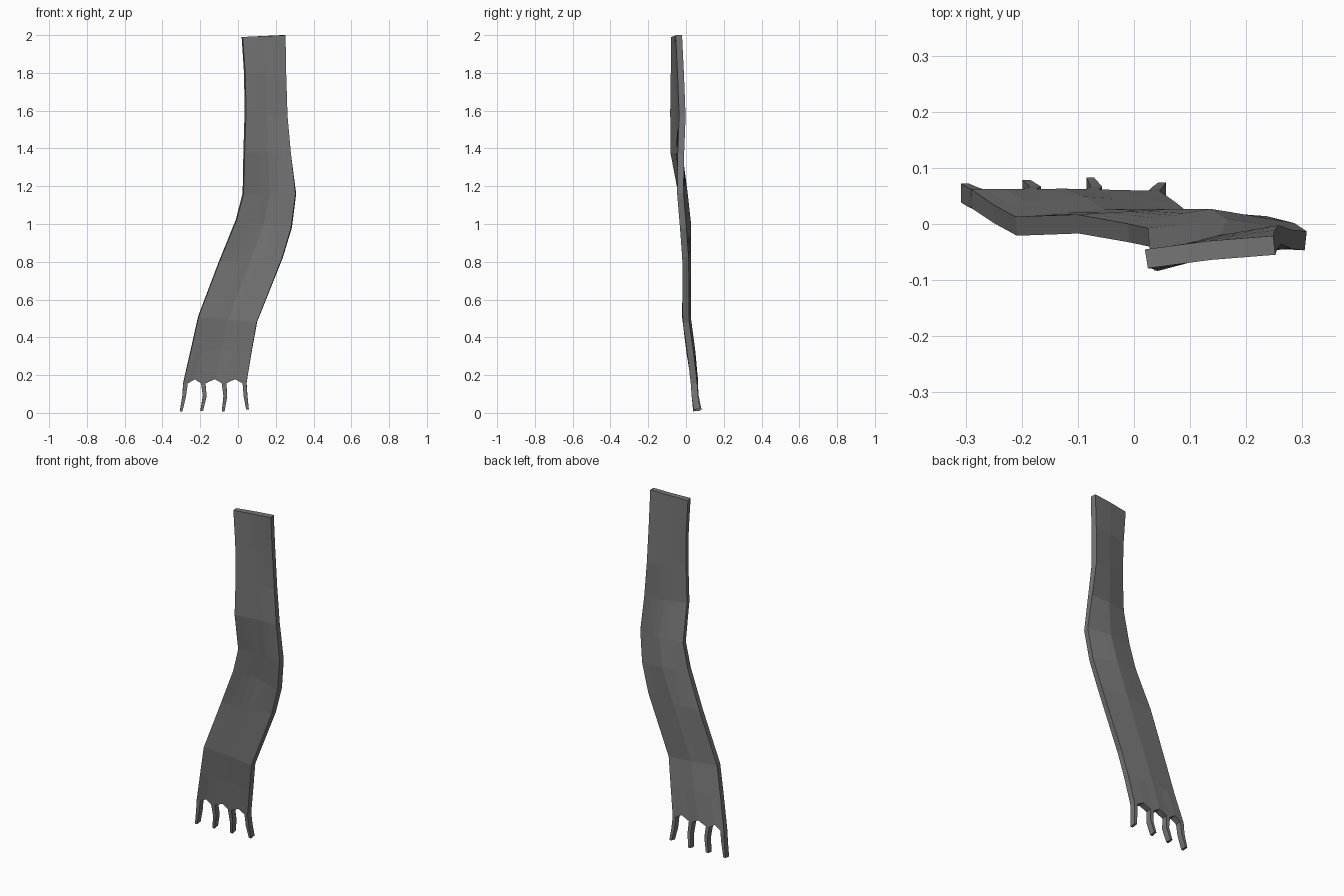
import bpy, bmesh
from mathutils import Vector

# Rows from top to bottom: left edge, depth of the middle fold, right edge
ROWS = [
    ((0.022, -0.062, 1.99), -0.047, (0.25, -0.038, 2.0)),
    ((0.035, -0.064, 1.80), -0.042, (0.253, -0.028, 1.80)),
    ((0.039, -0.067, 1.60), -0.038, (0.26, -0.019, 1.57)),
    ((0.032, -0.066, 1.38), -0.036, (0.28, -0.027, 1.37)),
    ((0.027, -0.024, 1.16), -0.008, (0.306, -0.030, 1.16)),
    ((-0.01, -0.016, 1.02), 0.010, (0.283, -0.015, 0.98)),
    ((-0.10, 0.000, 0.80), 0.010, (0.235, -0.003, 0.82)),
    ((-0.21, -0.004, 0.51), 0.010, (0.10, 0.000, 0.48)),
    ((-0.25, 0.018, 0.33), 0.032, (0.073, 0.022, 0.33)),
    ((-0.29, 0.045, 0.165), 0.046, (0.045, 0.042, 0.165)),
]
# Columns: a pair at each tassel, one peak between neighbouring tassels
COLS = [0, .07, .18, .28, .35, .5, .61, .68, .82, .94, 1]
PEAKS = (2, 5, 8)
# Tassels: first column, then centre points (x, y, z) of the hanging path
TASSELS = [
    (0, [(-0.285, .047, .09), (-0.301, .055, .01)]),
    (3, [(-0.176, .050, .09), (-0.192, .062, .012)]),
    (6, [(-0.067, .050, .09), (-0.078, .066, .012)]),
    (9, [(0.040, .047, .09), (0.050, .057, .02)]),
]
THICK = 0.034

bm = bmesh.new()

# Hanging cloth sheet with a soft fold down the middle
grid = []
for r, (left, mid_y, right) in enumerate(ROWS):
    L, R = Vector(left), Vector(right)
    M = (L + R) / 2
    M.y = mid_y
    line = []
    for c, u in enumerate(COLS):
        p = L.lerp(M, u * 2) if u < .5 else M.lerp(R, u * 2 - 1)
        if r == len(ROWS) - 1:
            p.z = 0.18 if c in PEAKS else 0.158
        line.append(bm.verts.new(p))
    grid.append(line)
for a, b in zip(grid, grid[1:]):
    for c in range(len(COLS) - 1):
        bm.faces.new((a[c], b[c], b[c + 1], a[c + 1]))

# Tassels continue the sheet below its scalloped hem
for c, path in TASSELS:
    pair = (grid[-1][c], grid[-1][c + 1])
    for (x, y, z), half in zip(path, (.010, .007)):
        new = (bm.verts.new((x - half, y, z)), bm.verts.new((x + half, y, z)))
        bm.faces.new((pair[0], new[0], new[1], pair[1]))
        pair = new

bm.normal_update()
mesh = bpy.data.meshes.new("scarf_tail")
bm.to_mesh(mesh)
bm.free()
scarf = bpy.data.objects.new("scarf_tail", mesh)
bpy.context.collection.objects.link(scarf)

# Dark grey cloth
cloth = bpy.data.materials.new("dark_cloth")
cloth.diffuse_color = (0.18, 0.18, 0.18, 1)
mesh.materials.append(cloth)

# Cloth thickness
solid = scarf.modifiers.new("thickness", 'SOLIDIFY')
solid.thickness = THICK
solid.offset = 0
